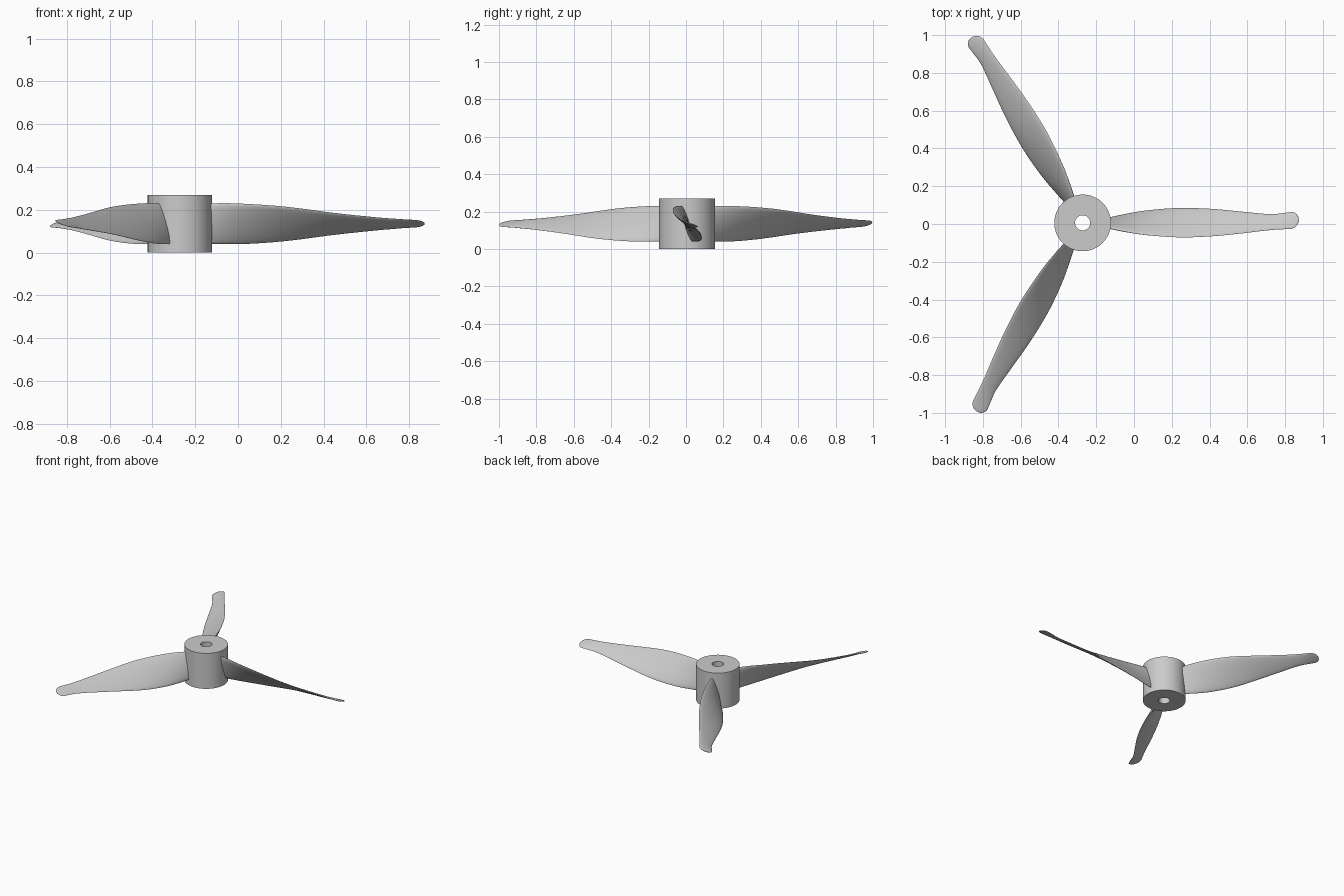
import bpy, bmesh, math
from mathutils import Vector, Matrix

cube = bpy.data.objects.get("Cube")
if cube:
    bpy.data.objects.remove(cube)

HUB = Vector((-0.272, 0.006, 0))
HUB_R, HOLE_R, HUB_H = 0.15, 0.04, 0.27
MID = 0.135

grey = bpy.data.materials.new("plain grey")
grey.use_nodes = True
colour = (0.6, 0.6, 0.6, 1)
grey.diffuse_color = colour
grey.node_tree.nodes["Principled BSDF"].inputs["Base Color"].default_value = colour


def finish(bm, name):
    bmesh.ops.recalc_face_normals(bm, faces=bm.faces)
    mesh = bpy.data.meshes.new(name)
    bm.to_mesh(mesh)
    bm.free()
    mesh.materials.append(grey)
    obj = bpy.data.objects.new(name, mesh)
    bpy.context.collection.objects.link(obj)
    bpy.ops.object.select_all(action='DESELECT')
    obj.select_set(True)
    bpy.context.view_layer.objects.active = obj
    bpy.ops.object.shade_smooth_by_angle(angle=math.radians(40))
    return obj


def bridge(bm, a, b):
    for i in range(len(a)):
        j = (i + 1) % len(a)
        bm.faces.new((a[i], a[j], b[j], b[i]))


# Hub: a drilled cylinder
bm = bmesh.new()
profile = [(HOLE_R, 0), (HUB_R, 0), (HUB_R, HUB_H), (HOLE_R, HUB_H)]
SEG = 64
rings = [[bm.verts.new((r * math.cos(k * math.tau / SEG), r * math.sin(k * math.tau / SEG), z))
          for k in range(SEG)] for r, z in profile]
for i in range(4):
    bridge(bm, rings[i], rings[(i + 1) % 4])
finish(bm, "hub").location = HUB

# Blade stations: radius, leading y, leading z, trailing y, trailing z, half thickness
stations = [
    (0.11, -0.024, 0.093, 0.022, -0.094, 0.014),
    (0.20, -0.042, 0.096, 0.040, -0.096, 0.014),
    (0.30, -0.060, 0.093, 0.060, -0.095, 0.013),
    (0.42, -0.072, 0.086, 0.074, -0.088, 0.012),
    (0.54, -0.077, 0.074, 0.079, -0.076, 0.011),
    (0.70, -0.070, 0.053, 0.073, -0.055, 0.009),
    (0.86, -0.054, 0.035, 0.058, -0.037, 0.008),
    (1.00, -0.038, 0.023, 0.046, -0.024, 0.007),
    (1.06, -0.034, 0.019, 0.052, -0.019, 0.006),
    (1.145, -0.030, 0.015, 0.062, -0.015, 0.005),
]


def spline(a, b, c, d, t):
    """Smooth curve through b and c."""
    return 0.5 * (2 * b + (c - a) * t + (2 * a - 5 * b + 4 * c - d) * t * t
                  + (3 * b - a - 3 * c + d) * t ** 3)


def station(r):
    i = max(k for k in range(len(stations) - 1) if stations[k][0] <= r)
    t = (r - stations[i][0]) / (stations[i + 1][0] - stations[i][0])
    rows = [stations[min(max(k, 0), len(stations) - 1)] for k in range(i - 1, i + 3)]
    return [spline(*col, t) for col in list(zip(*rows))[1:]]


def blade(name, angle):
    bm = bmesh.new()
    root, tip, cap, n = 0.11, 1.145, 0.045, 24
    radii = [root + (tip - cap - root) * k / 40 for k in range(40)]
    radii += [tip - cap + cap * math.sin(k * math.pi / 18) for k in range(9)]
    rings = []
    for r in radii:
        y0, z0, y1, z1, half = station(r)
        lead, trail = Vector((r, y0, z0)), Vector((r, y1, z1))
        # The end cap narrows along a rounded outline
        s = math.sqrt(1 - max(0, (r - tip + cap) / cap) ** 2)
        centre, chord = (lead + trail) / 2, (trail - lead) / 2 * s
        normal = Vector((1, 0, 0)).cross(chord).normalized() * half * math.sqrt(s)
        rings.append([bm.verts.new(centre + chord * math.cos(k * math.tau / n)
                                   + normal * math.sin(k * math.tau / n)) for k in range(n)])
    for a, b in zip(rings, rings[1:]):
        bridge(bm, a, b)
    bm.faces.new(rings[0])
    bm.faces.new(rings[-1])
    bm.transform(Matrix.Rotation(angle, 4, 'Z'))
    finish(bm, name).location = HUB + Vector((0, 0, MID))


for index, side in enumerate(("left", "back_right", "front_right")):
    blade(side + "_blade", index * math.tau / 3)
